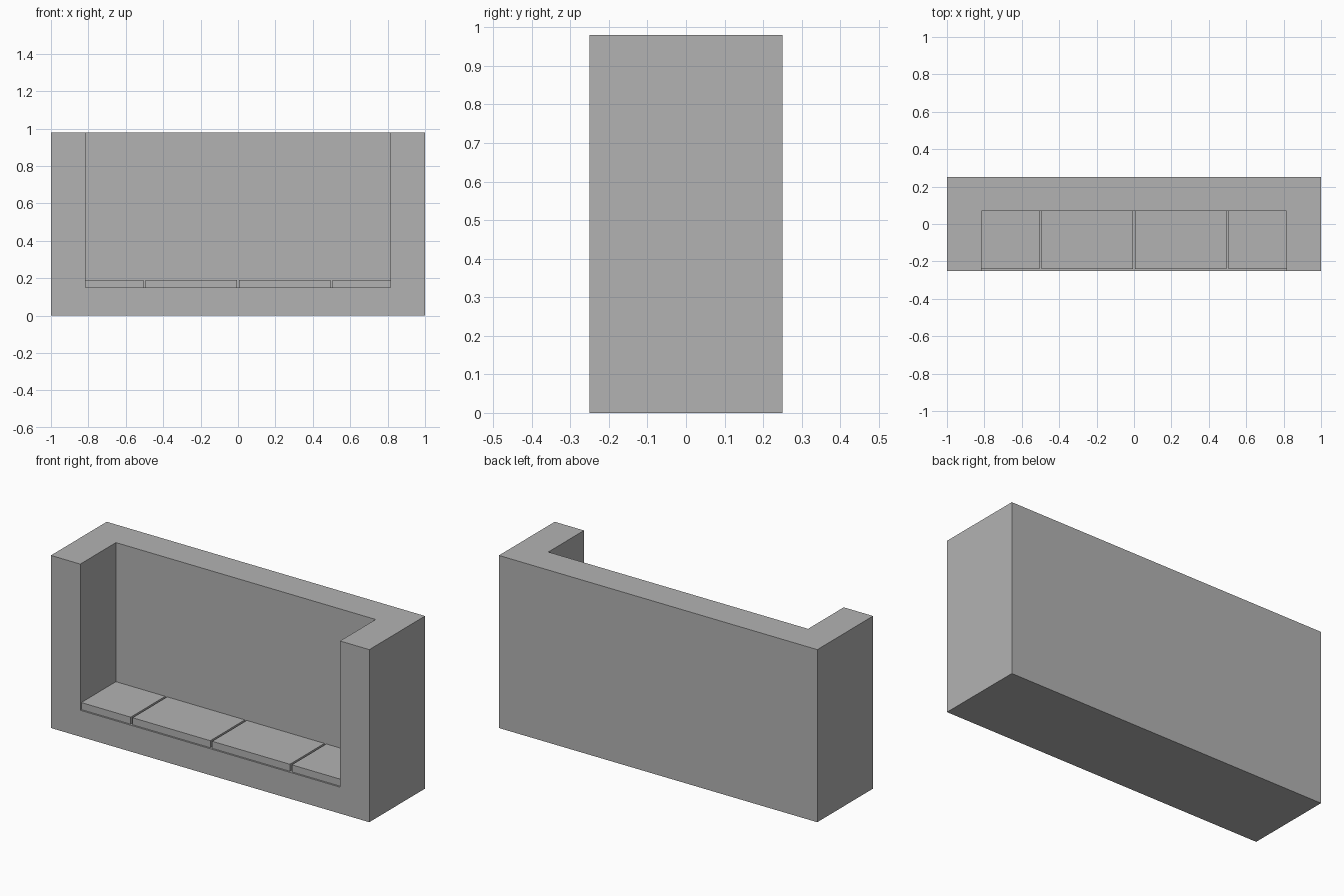
import bpy
import bmesh
from mathutils import Vector

cube = bpy.data.objects.get("Cube")
if cube:
    bpy.data.objects.remove(cube, do_unlink=True)

# Overall sizes
HALF_W, HALF_D, HEIGHT = 1.0, 0.25, 0.98
INNER_X, BACK_Y = 0.816, 0.07
SEAT_Z, CUSHION_TOP, CUSHION_FRONT = 0.15, 0.19, -0.24
GAP = 0.012

fabric = bpy.data.materials.new("grey fabric")
fabric.use_nodes = True
GREY = (0.45, 0.45, 0.45, 1)
fabric.diffuse_color = GREY
fabric.node_tree.nodes["Principled BSDF"].inputs["Base Color"].default_value = GREY


def box(name, low, high):
    """Add a box between two opposite corners."""
    low, high = Vector(low), Vector(high)
    bm = bmesh.new()
    bmesh.ops.create_cube(bm, size=1)
    bmesh.ops.scale(bm, vec=high - low, verts=bm.verts)
    bmesh.ops.translate(bm, vec=(low + high) / 2, verts=bm.verts)
    mesh = bpy.data.meshes.new(name)
    bm.to_mesh(mesh)
    bm.free()
    mesh.materials.append(fabric)
    obj = bpy.data.objects.new(name, mesh)
    bpy.context.collection.objects.link(obj)
    return obj


# Frame: one block with the seating space cut out, leaving arms, back and base
frame = box("sofa_frame", (-HALF_W, -HALF_D, 0), (HALF_W, HALF_D, HEIGHT))
cutter = box("seat_space_cutter", (-INNER_X, -1, SEAT_Z), (INNER_X, BACK_Y, 2))
cutter.hide_render = True
cut = frame.modifiers.new("seat_space", "BOOLEAN")
cut.operation = "DIFFERENCE"
cut.solver = "EXACT"
cut.object = cutter
bpy.context.view_layer.objects.active = frame
bpy.ops.object.modifier_apply(modifier=cut.name)
bpy.data.objects.remove(cutter, do_unlink=True)

# Seat cushions: two wide in the middle, a narrow one at each arm
edges = [-INNER_X, -0.5, 0, 0.5, INNER_X]
names = ["right_end", "right_middle", "left_middle", "left_end"]
for i, name in enumerate(names):
    x0 = edges[i] + (GAP / 2 if i > 0 else 0)
    x1 = edges[i + 1] - (GAP / 2 if i < 3 else 0)
    box(name + "_cushion", (x0, CUSHION_FRONT, SEAT_Z), (x1, BACK_Y, CUSHION_TOP))
